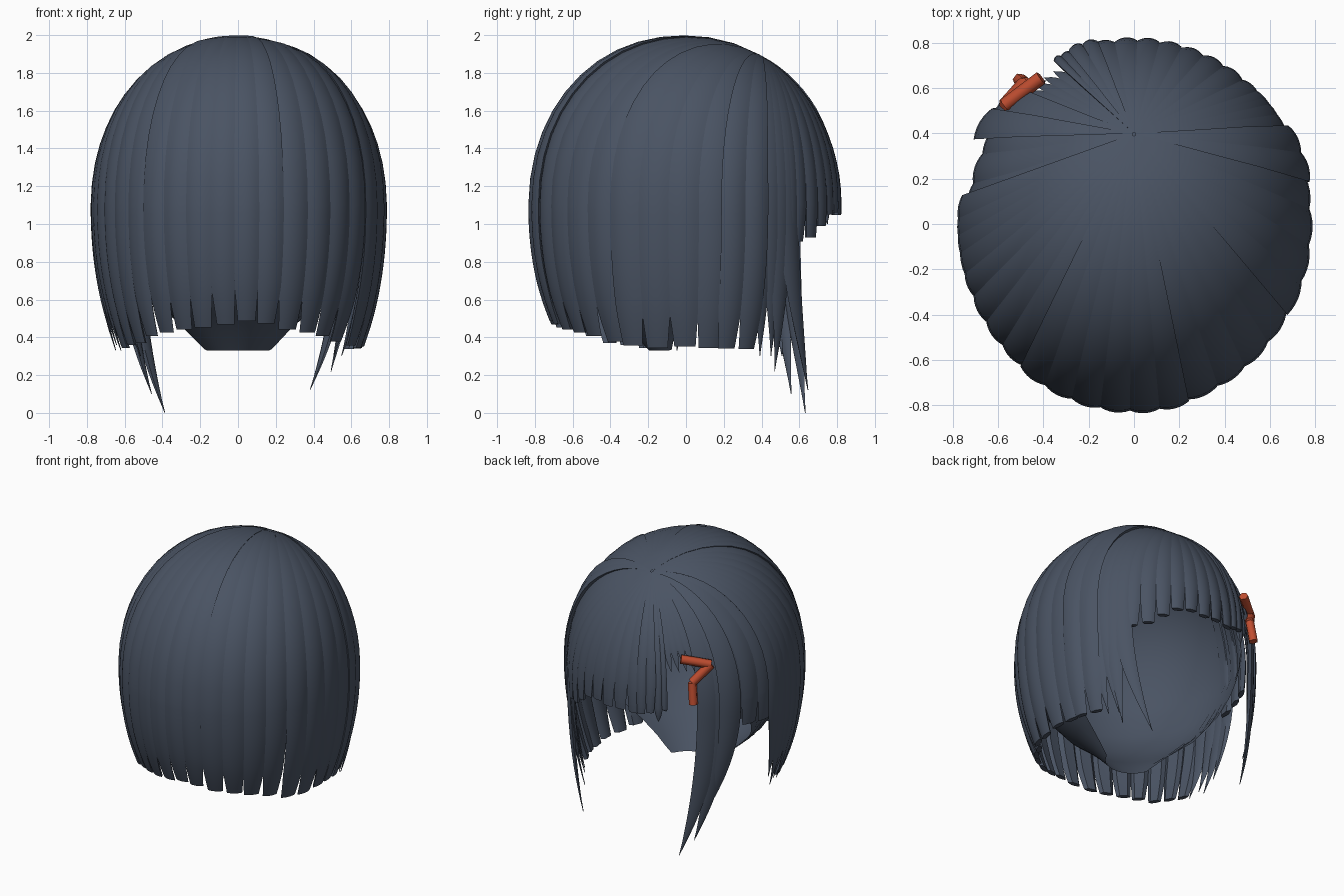
import bpy, bmesh, math, random
from mathutils import Vector

random.seed(4)
cube = bpy.data.objects.get("Cube")
if cube:
    bpy.data.objects.remove(cube, do_unlink=True)


def material(name, color):
    m = bpy.data.materials.new(name)
    m.use_nodes = True
    m.diffuse_color = color
    bsdf = next(n for n in m.node_tree.nodes if n.type == 'BSDF_PRINCIPLED')
    bsdf.inputs["Base Color"].default_value = color
    bsdf.inputs["Roughness"].default_value = 0.6
    return m


slate = material("slate hair", (0.068, 0.087, 0.125, 1))
orange = material("orange clip", (0.52, 0.075, 0.03, 1))

# Overall head of hair: half widths, widest level, dome height, parting point
A, B, MID, DOME, POWER = 0.768, 0.813, 1.1, 0.893, 2.1
PARTING = Vector((0, 0.4))


def rim(deg):
    a = math.radians(deg)
    return Vector((A * math.cos(a), B * math.sin(a)))


def dome_point(deg, u, k):
    """Point on the dome, on the way from the parting (u=0) to the rim (u=1)."""
    p = PARTING.lerp(rim(deg), math.sin(u * math.pi / 2))
    rho = min(1, math.hypot(p.x / A, p.y / B))
    z = (1 - rho ** POWER) ** (1 / POWER)
    return Vector((p.x * k, p.y * k, MID + DOME * k * z))


def hanging_point(deg, z, k, tuck):
    """Point below the rim, curling inwards by tuck."""
    s = k - tuck * ((MID - z) / 0.68) ** 2.2
    p = rim(deg) * s
    return Vector((p.x, p.y, z))


def finish(bm, name, mat=slate):
    bmesh.ops.recalc_face_normals(bm, faces=bm.faces)
    me = bpy.data.meshes.new(name)
    bm.to_mesh(me)
    bm.free()
    me.materials.append(mat)
    me.shade_smooth()
    me.set_sharp_from_angle(angle=math.radians(42))
    ob = bpy.data.objects.new(name, me)
    bpy.context.collection.objects.link(ob)
    return ob


OUTER = [i / 3 - 1 for i in range(7)]
INNER = [0.6, 0, -0.6]


def strand(bm, deg, half, tip, lift=0.0, sway=0.0, tuck=0.17, pointed=False,
           end=1.0, bulge=0.016):
    """Closed strand with a rounded face, from the parting to its tip."""
    rows = [(end * (0.006 + 0.994 * i / 14), None) for i in range(15)]
    if end == 1:
        rows += [(1, MID - (MID - tip) * i / 14) for i in range(1, 15)]
    rings = []
    for u, z in rows:
        # Width narrows to a point, or only close to a blunt tip
        if pointed:
            t = 0 if (end == 1 and z is None) else \
                (MID - z) / (MID - tip) if z is not None else (u / end) ** 3
            width = max(0.02, 1 - t ** 2)
            centre = deg + sway * t ** 2
        else:
            level = z if z is not None else dome_point(deg, u, 1).z
            near = max(0, 1 - (level - tip) / 0.19)
            width = 1.04 - 0.22 * near
            centre = deg + sway * near
        grow = min(1, u / 0.5)
        ring = []
        for side, vs in ((1, OUTER), (0, INNER)):
            for v in vs:
                k = 1 + lift * grow
                k += bulge * (1 - v * v) * u * u * max(width, 0.3) if side else -0.035 * grow * width
                a = centre + v * half * width
                p = dome_point(a, u, k) if z is None else hanging_point(a, z, k, tuck)
                ring.append(bm.verts.new(p))
        rings.append(ring)
    n = len(rings[0])
    for r0, r1 in zip(rings, rings[1:]):
        for j in range(n):
            bm.faces.new((r0[j], r0[(j + 1) % n], r1[(j + 1) % n], r1[j]))
    bm.faces.new(rings[0])
    bm.faces.new(rings[-1][::-1])


def panel(name, start, stop, count, tip_rule, **kw):
    """Row of blunt strands side by side."""
    bm = bmesh.new()
    step = (stop - start) / count
    for i in range(count):
        a = start + step * (i + 0.5)
        tip = tip_rule(a) + random.uniform(-0.012, 0.012)
        strand(bm, a, step / 2, tip, sway=random.uniform(-0.6, 0.6), **kw)
    return finish(bm, name)


def locks(name, specs, **kw):
    """Group of long pointed locks: angle, half width, tip level, sway, tuck."""
    bm = bmesh.new()
    for deg, half, tip, sway, tuck in specs:
        strand(bm, deg, half, tip, sway=sway, tuck=tuck, pointed=True, **kw)
    return finish(bm, name)


def bob_tip(a):
    return 0.48 - 0.14 * abs(math.cos(math.radians(a))) ** 1.5


def fringe_tip(a):
    return 1.05 - 0.15 * max(0, min(1, (70 - a) / 20))


# Bob round the head, in overlapping panels
panel("bob_right_side", 194, 230, 4, bob_tip, tuck=0.14)
panel("bob_back", 230, 288, 6, bob_tip, lift=0.012)
panel("bob_back_left", 288, 331, 4, bob_tip, tuck=0.16)
panel("bob_left_side", 331, 376, 4, bob_tip, lift=0.01, tuck=0.125)
panel("left_side_lock", 13, 31, 2, lambda a: 0.33, lift=0.035, tuck=0.13)
panel("right_temple", 146, 177, 3, lambda a: 0.9, lift=-0.05)

# Fringe over the forehead
panel("fringe", 44, 104, 8, fringe_tip)
panel("fringe_edge", 102, 112, 2, lambda a: 1.06, lift=0.02)
locks("fringe_wisps", [(113, 2, 1.0, 0, 0.1), (116, 1.5, 1.08, 1, 0.1)])
locks("hairline_spikes", [(a, 3, 1, 2, 0) for a in (118, 122, 126, 130, 134)],
      lift=-0.02, end=0.78)

# Long locks framing the face
locks("left_face_locks", [(42, 5, 0.12, 16, 0.03), (38, 5, 0.22, 4, 0.08),
                          (34, 5, 0.3, 6, 0.1), (29, 5, 0.3, 5, 0.1),
                          (43, 4, 0.5, 8, 0.1)], lift=0.002)
locks("right_face_locks", [(138, 6, 0.0, -15, 0.026), (144, 6, 0.1, -13, 0.04)])
locks("right_swept_lock", [(148, 5.5, 0.3, -11, 0.08)], lift=0.03)
locks("right_side_locks", [(176, 5, 0.42, 3, 0.12), (181, 6, 0.33, 3, 0.12),
                           (186, 6, 0.36, 2, 0.13), (192, 6, 0.33, 2, 0.13)])


# Smooth inner cap, reaching down to the nape and open at the face
def ramp(x, x0, x1):
    t = max(0, min(1, (x - x0) / (x1 - x0)))
    return t * t * (3 - 2 * t)


def cap_scale(z):
    if z >= MID:
        return 0.92 * (1 - ((z - MID) / 0.83) ** POWER) ** (1 / POWER)
    knots = [(MID, 0.92), (0.85, 0.84), (0.65, 0.67), (0.47, 0.4), (0.33, 0.24)]
    for (z0, s0), (z1, s1) in zip(knots, knots[1:]):
        if z >= z1 - 1e-6:
            return s0 + (s1 - s0) * (z0 - z) / (z0 - z1)
    return knots[-1][1]


bm = bmesh.new()
SEG, ROWS, TOP = 64, 24, MID + 0.825
grid = []
for i in range(ROWS + 1):
    ring = []
    for j in range(SEG):
        deg = 360 * j / SEG
        away = abs((deg - 270 + 180) % 360 - 180)
        floor = 0.33 + 0.6 * ramp(away, 65, 114) + 0.52 * ramp(away, 112, 140)
        z = TOP - (TOP - floor) * (i / ROWS) ** 1.5
        p = rim(deg) * cap_scale(z)
        ring.append(bm.verts.new((p.x, p.y, z)))
    grid.append(ring)
for r0, r1 in zip(grid, grid[1:]):
    for j in range(SEG):
        bm.faces.new((r0[j], r1[j], r1[(j + 1) % SEG], r0[(j + 1) % SEG]))
bm.faces.new(grid[0])
finish(bm, "inner_cap")

# Bent hair clip made of three bars
corners = [(-0.41, 0.645, 1.45), (-0.57, 0.525, 1.41), (-0.485, 0.62, 1.29), (-0.505, 0.635, 1.14)]
curve = bpy.data.curves.new("hair_clip", 'CURVE')
curve.dimensions = '3D'
curve.bevel_depth = 0.031
curve.bevel_resolution = 1
curve.use_fill_caps = True
for a, b in zip(corners, corners[1:]):
    s = curve.splines.new('POLY')
    s.points.add(1)
    s.points[0].co = (*a, 1)
    s.points[1].co = (*b, 1)
curve.materials.append(orange)
bpy.context.collection.objects.link(bpy.data.objects.new("hair_clip", curve))
